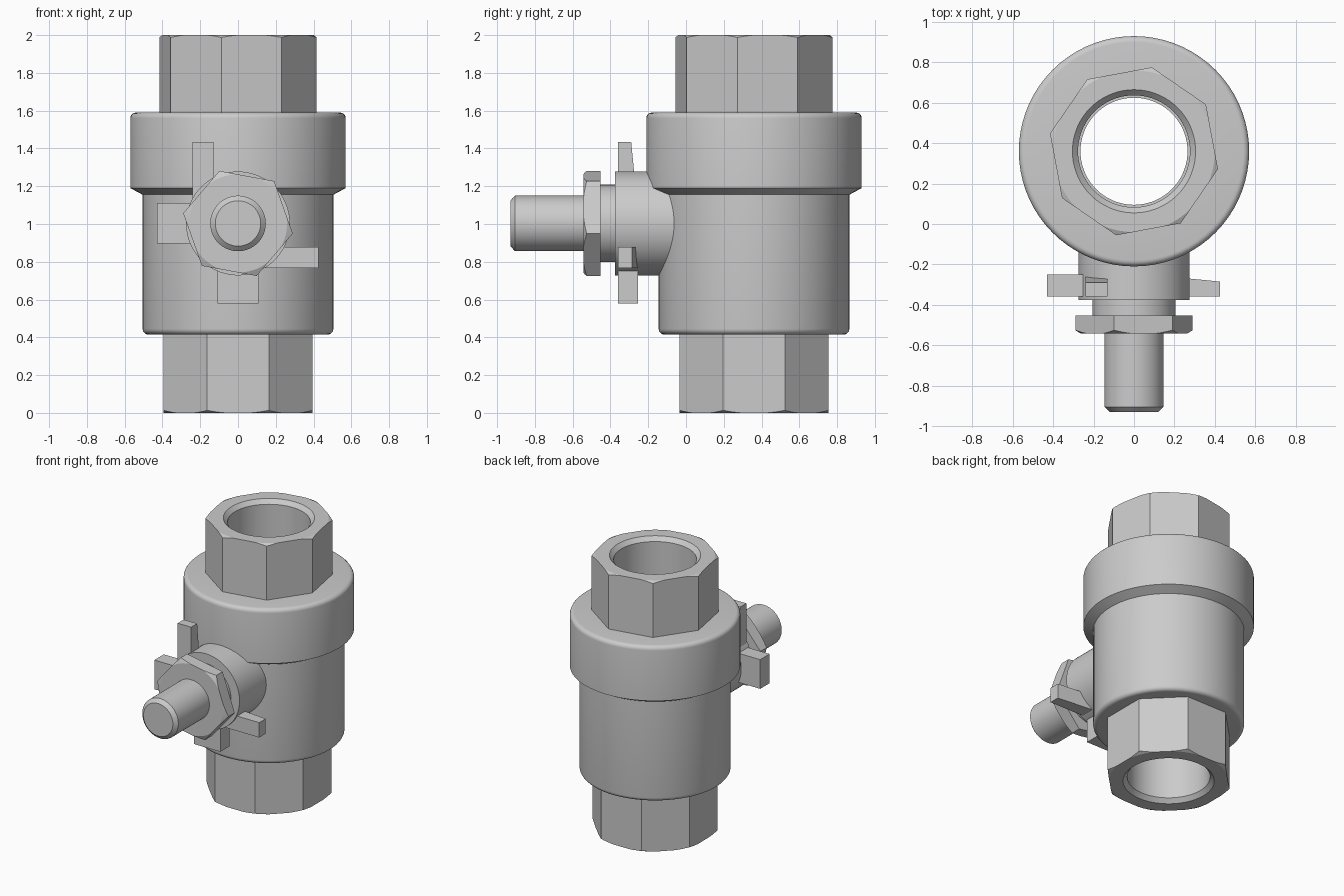
import bpy
import bmesh
from math import cos, sin, pi, radians
from mathutils import Matrix, Vector

if "Cube" in bpy.data.objects:
    bpy.data.objects.remove(bpy.data.objects["Cube"], do_unlink=True)

# Local frames: the upright flow axis and the stem axis pointing to -y
FLOW = Matrix.Translation((0, 0.36, 0))
STEM = Matrix.Translation((0, 0, 1.003)) @ Matrix.Rotation(radians(90), 4, 'X')


def finish(name, bm, frame):
    bm.transform(frame)
    bmesh.ops.recalc_face_normals(bm, faces=bm.faces)
    mesh = bpy.data.meshes.new(name)
    bm.to_mesh(mesh)
    bm.free()
    obj = bpy.data.objects.new(name, mesh)
    bpy.context.collection.objects.link(obj)
    return obj


def activate(obj):
    bpy.ops.object.select_all(action='DESELECT')
    obj.select_set(True)
    bpy.context.view_layer.objects.active = obj


def smooth(obj):
    activate(obj)
    bpy.ops.object.shade_smooth_by_angle(angle=radians(25))
    return obj


def lathe(name, profile, frame, steps=72):
    """Revolve a closed (radius, height) profile around the local z axis."""
    bm = bmesh.new()
    verts = [bm.verts.new((r, 0, h)) for r, h in profile]
    edges = [bm.edges.new((verts[i - 1], verts[i])) for i in range(len(verts))]
    bmesh.ops.spin(bm, geom=verts + edges, axis=(0, 0, 1), cent=(0, 0, 0),
                   angle=2 * pi, steps=steps, use_merge=True)
    bmesh.ops.remove_doubles(bm, verts=bm.verts, dist=1e-5)
    return finish(name, bm, frame)


def rounded(r, h, size, start):
    """Quarter-round profile corner centred at (r, h)."""
    return [(r + size * cos(a), h + size * sin(a))
            for a in (radians(start + 18 * i) for i in range(6))]


def wrench_part(name, sides, radius, turn, low, high, profile, frame):
    """Polygonal prism trimmed by a revolved profile, giving chamfers and bore."""
    bm = bmesh.new()
    ring = [bm.verts.new((radius * cos(a), radius * sin(a), low))
            for a in (radians(turn) + 2 * pi * i / sides for i in range(sides))]
    base = bm.faces.new(ring)
    top = bmesh.ops.extrude_face_region(bm, geom=[base])
    bmesh.ops.translate(bm, vec=(0, 0, high - low),
                        verts=[g for g in top["geom"] if isinstance(g, bmesh.types.BMVert)])
    if not any(len(f.verts) == sides and f.calc_center_median().z < low + 1e-4
               for f in bm.faces):
        bm.faces.new(ring)
    obj = finish(name, bm, frame)
    cutter = lathe(name + "_cutter", profile, frame)
    cutter.hide_render = True
    mod = obj.modifiers.new("trim", 'BOOLEAN')
    mod.operation = 'INTERSECT'
    mod.solver = 'EXACT'
    mod.object = cutter
    activate(obj)
    bpy.ops.object.modifier_apply(modifier=mod.name)
    bpy.data.objects.remove(cutter, do_unlink=True)
    return smooth(obj)


def tab(name, angle, side, width, reach, back, taper):
    """Stop tab pointing along the given angle around the stem."""
    bm = bmesh.new()
    root = 0.12
    bmesh.ops.create_cube(bm, size=1)
    for v in bm.verts:
        outer = v.co.x > 0
        rear = back + (taper if outer else 0)
        v.co = Vector((reach if outer else root,
                       side + v.co.y * width,
                       0.36 if v.co.z > 0 else rear))
    return finish(name, bm, STEM @ Matrix.Rotation(radians(angle), 4, 'Z'))


# Casing: lower barrel, sloped step and wide collar around a through bore
smooth(lathe("casing", [(0.265, 0.415)]
             + rounded(0.475, 0.445, 0.03, -90)
             + [(0.505, 1.155), (0.57, 1.19)]
             + rounded(0.54, 1.56, 0.03, 0)
             + [(0.265, 1.59)], FLOW))

# Octagonal pipe ends with chamfered corners and countersunk bores
wrench_part("top_pipe_end", 8, 0.425, -12, 1.57, 2.0,
            [(0.277, 1.5), (0.277, 1.97), (0.305, 2.0), (0.4, 2.0),
             (0.46, 1.97), (0.46, 1.5)], FLOW)
wrench_part("bottom_pipe_end", 8, 0.427, 22.5, 0, 0.43,
            [(0.277, 0.5), (0.277, 0.03), (0.305, 0), (0.4, 0),
             (0.46, 0.03), (0.46, 0.5)], FLOW)

# Stem boss, neck and spindle
smooth(lathe("stem_boss", [(0, 0), (0.275, 0), (0.275, 0.375), (0, 0.375)], STEM))
smooth(lathe("stem_neck", [(0, 0.35), (0.205, 0.35), (0.205, 0.46), (0, 0.46)], STEM))
smooth(lathe("spindle", [(0, 0.44), (0.147, 0.44), (0.147, 0.905),
                         (0.12, 0.93), (0, 0.93)], STEM))

# Hexagonal packing nut, chamfered on its outer face
wrench_part("packing_nut", 6, 0.295, -10.5, 0.453, 0.543,
            [(0, 0.4), (0.34, 0.4), (0.34, 0.503), (0.26, 0.543), (0, 0.543)], STEM)

# Stop tabs: two wide blocks and two narrow tapered ones
tab("right_block_tab", 180, 0, 0.215, 0.43, 0.25, 0)
tab("bottom_block_tab", -90, 0, 0.215, 0.425, 0.255, 0)
tab("top_tapered_tab", 90, 0.185, 0.11, 0.43, 0.26, 0.03)
tab("left_tapered_tab", 0, -0.18, 0.11, 0.425, 0.255, 0.03)
